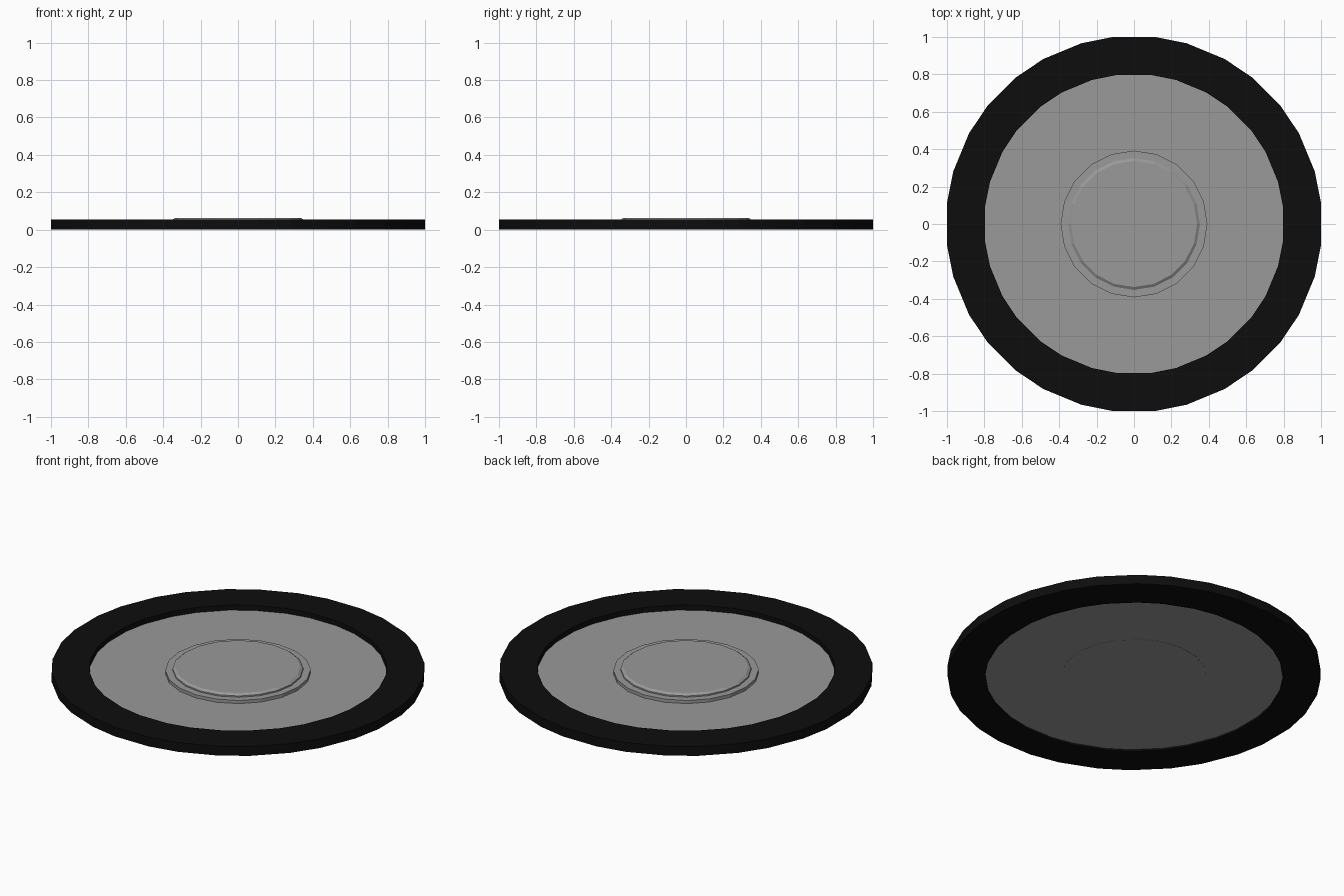
import bpy, bmesh
from math import sin, cos, radians

cube = bpy.data.objects.get("Cube")
if cube:
    bpy.data.objects.remove(cube, do_unlink=True)


def make_material(name, value):
    mat = bpy.data.materials.new(name)
    mat.use_nodes = True
    colour = (value, value, value, 1)
    mat.diffuse_color = colour
    mat.node_tree.nodes["Principled BSDF"].inputs["Base Color"].default_value = colour
    return mat


black = make_material("black rubber", 0.004)
grey = make_material("grey metal", 0.32)


def lathe(name, profile, angles, mat, ring=False):
    """Sweep (radius, z) points round z; a ring closes on itself, else the ends are capped."""
    bm = bmesh.new()
    loops = [[bm.verts.new((r * cos(a), r * sin(a), z)) for a in angles] for r, z in profile]
    pairs = list(zip(loops, loops[1:]))
    if ring:
        pairs.append((loops[-1], loops[0]))
    else:
        bm.faces.new(loops[0])
        bm.faces.new(loops[-1])
    n = len(angles)
    for low, high in pairs:
        for i in range(n):
            j = (i + 1) % n
            bm.faces.new((low[i], low[j], high[j], high[i]))
    bmesh.ops.recalc_face_normals(bm, faces=bm.faces)
    mesh = bpy.data.meshes.new(name)
    bm.to_mesh(mesh)
    bm.free()
    mesh.materials.append(mat)
    obj = bpy.data.objects.new(name, mesh)
    bpy.context.collection.objects.link(obj)
    return obj


def even(sides):
    return [radians(360 / sides * i) for i in range(sides)]


# Sixteen-sided outline with clipped corners
clipped = [radians(22.5 * k + side * 6.3) for k in range(16) for side in (-1, 1)]

# Thick outer rim
lathe("outer_rim", [(1.006, 0), (1.006, 0.055), (0.802, 0.055), (0.802, 0)],
      clipped, black, ring=True)

# Thin recessed plate filling the rim
lathe("inner_plate", [(0.802, 0.01), (0.802, 0.025)], clipped, grey)

# Raised step around the middle
lathe("hub_step", [(0.392, 0.009), (0.392, 0.044)], even(20), grey)

# Bevelled centre cap
lathe("hub_cap", [(0.352, 0.04), (0.352, 0.052), (0.337, 0.062)], even(20), grey)
